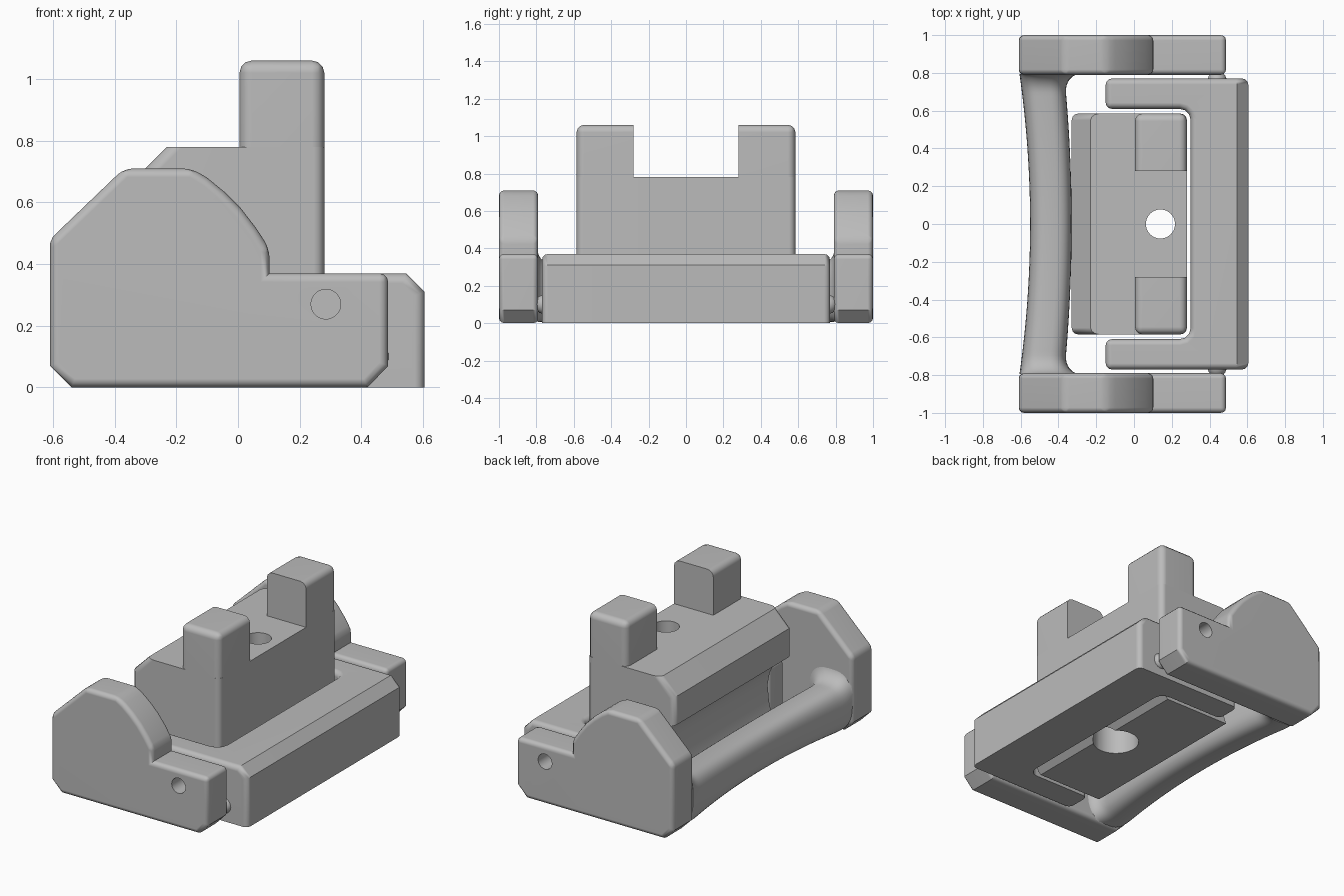
import bpy, bmesh, math
from mathutils import Vector, Matrix

default = bpy.data.objects.get("Cube")
if default:
    bpy.data.objects.remove(default, do_unlink=True)

grey = bpy.data.materials.new("plain_grey")
grey.use_nodes = True
grey.diffuse_color = (0.5, 0.5, 0.5, 1)
grey.node_tree.nodes["Principled BSDF"].inputs["Base Color"].default_value = (0.5, 0.5, 0.5, 1)


def prism(points, axis, lo, hi):
    """Closed profile extruded along y (points are x,z) or z (points are x,y)."""
    bm = bmesh.new()
    place = (lambda a, b: (a, lo, b)) if axis == "y" else (lambda a, b: (a, b, lo))
    face = bm.faces.new([bm.verts.new(place(a, b)) for a, b in points])
    out = bmesh.ops.extrude_face_region(bm, geom=[face])
    shift = Vector((0, hi - lo, 0)) if axis == "y" else Vector((0, 0, hi - lo))
    bmesh.ops.translate(bm, vec=shift, verts=[v for v in out["geom"] if isinstance(v, bmesh.types.BMVert)])
    bmesh.ops.recalc_face_normals(bm, faces=bm.faces)
    return bm


def round_edges(bm, width, rule, segments=3):
    """Bevel the sharp convex edges whose midpoint and direction pass the rule."""
    bm.normal_update()
    edges = []
    for e in bm.edges:
        a, b = e.verts[0].co, e.verts[1].co
        if e.is_convex and e.calc_face_angle(0) > math.radians(25) and rule((a + b) / 2, b - a):
            edges.append(e)
    bmesh.ops.bevel(bm, geom=edges, offset=width, segments=segments, profile=0.5,
                    affect="EDGES", clamp_overlap=True)


def finish(name, bm):
    mesh = bpy.data.meshes.new(name)
    bmesh.ops.recalc_face_normals(bm, faces=bm.faces)
    bm.to_mesh(mesh)
    bm.free()
    mesh.materials.append(grey)
    ob = bpy.data.objects.new(name, mesh)
    bpy.context.collection.objects.link(ob)
    return ob


def activate(ob):
    bpy.ops.object.select_all(action="DESELECT")
    ob.select_set(True)
    bpy.context.view_layer.objects.active = ob


def smooth(ob):
    activate(ob)
    bpy.ops.object.shade_smooth_by_angle(angle=math.radians(32))
    weighted = ob.modifiers.new("flat_faces", "WEIGHTED_NORMAL")
    weighted.keep_sharp = True


def cut(ob, cutter_bm):
    cutter = finish("cutter", cutter_bm)
    cutter.hide_render = True
    mod = ob.modifiers.new("cut", "BOOLEAN")
    mod.operation, mod.solver, mod.object = "DIFFERENCE", "EXACT", cutter
    activate(ob)
    bpy.ops.object.modifier_apply(modifier=mod.name)
    bpy.data.objects.remove(cutter, do_unlink=True)


def cylinder(center, radius, depth, axis="z"):
    bm = bmesh.new()
    turn = Matrix.Rotation(math.radians(90), 4, "X") if axis == "y" else Matrix()
    bmesh.ops.create_cone(bm, cap_ends=True, segments=40, radius1=radius, radius2=radius, depth=depth,
                          matrix=Matrix.Translation(center) @ turn)
    return bm


shoulder = [(0.102, 0.45), (0.06, 0.515), (0.01, 0.58), (-0.045, 0.635), (-0.1, 0.68), (-0.15, 0.71)]
plate = [(-0.61, 0.07), (-0.54, 0), (0.42, 0), (0.487, 0.07), (0.487, 0.37), (0.102, 0.37)] \
    + shoulder + [(-0.37, 0.71), (-0.61, 0.48)]
post = [(0.005, 0.78), (0.28, 0.78), (0.28, 1.06), (0.005, 1.06)]
for side, label in ((-1, "right"), (1, "left")):
    # Side plate with a curved shoulder and pivot hole; the low corners stay crisp
    bm = prism(plate, "y", *sorted((side * 0.79, side)))
    round_edges(bm, 0.028, lambda m, d: m.z > 0.1 or abs(d.y) < 0.01)
    ob = finish(label + "_side_plate", bm)
    cut(ob, cylinder((0.285, side * 0.9, 0.27), 0.048, 0.4, "y"))
    smooth(ob)

    # Small round detent between plate and bracket
    bm = bmesh.new()
    bmesh.ops.create_uvsphere(bm, u_segments=24, v_segments=12, radius=0.05,
                              matrix=Matrix.Translation((0.44, side * 0.76, 0.1)))
    smooth(finish(label + "_detent", bm))

    # Post, rounded except along its inner face and its foot
    bm = prism(post, "y", *sorted((side * 0.28, side * 0.585)))
    round_edges(bm, 0.04, lambda m, d: abs(m.y) > 0.3 and m.z > 0.79)
    smooth(finish(label + "_post", bm))

# U-shaped bracket with a chamfered outer top edge
half = [(0.605, 0.77), (-0.15, 0.77), (-0.15, 0.61), (0.24, 0.61), (0.27, 0.602), (0.292, 0.58), (0.3, 0.55)]
bm = prism(half + [(x, -y) for x, y in reversed(half)], "z", 0, 0.37)
round_edges(bm, 0.06, lambda m, d: m.x > 0.59 and m.z > 0.36, 1)
round_edges(bm, 0.032, lambda m, d: m.z > 0.01 and not (m.x > 0.5 and abs(d.y) > 1))
smooth(finish("pivot_bracket", bm))

# Centre block with a concave groove behind, bored through
groove = [(-0.22, 0), (-0.19, 0.08), (-0.17, 0.17), (-0.16, 0.27), (-0.175, 0.35),
          (-0.21, 0.42), (-0.265, 0.475), (-0.33, 0.5)]
block = groove + [(-0.33, 0.68), (-0.23, 0.78), (0.28, 0.78), (0.28, 0.05), (0.23, 0)]
bm = prism(block, "y", -0.585, 0.585)
round_edges(bm, 0.035, lambda m, d: abs(d.y) < 0.01 and
            ((m.x > 0.27 and m.z > 0.1) or (m.x < -0.26 and m.z > 0.5)))
ob = finish("centre_block", bm)
cut(ob, cylinder((0.14, 0, 0.5), 0.077, 1.4))
cut(ob, cylinder((0.14, 0, 0.2), 0.135, 0.5))
smooth(ob)

# Bowed handle, flaring where it meets the plates
bm = bmesh.new()
rings, steps, sides = [], 56, 36
for i in range(steps + 1):
    y = -0.795 * math.cos(math.pi * i / steps)
    bow = 1 - (y / 0.8) ** 2
    near = min(1, max(0, (abs(y) - 0.695) / 0.1))
    flare = 0.09 * (1 - math.sqrt(1 - near * near))
    x0, x1 = -0.607 + 0.057 * bow, -0.37 + 0.04 * bow + flare
    z0, z1 = 0.005 + 0.02 * bow, 0.31 - 0.025 * bow + flare
    ring = []
    for k in range(sides):
        a = 2 * math.pi * k / sides
        c, s = math.cos(a), math.sin(a)
        u, v = math.copysign(abs(c) ** 0.7, c), math.copysign(abs(s) ** 0.7, s)
        ring.append(bm.verts.new(((x0 + x1) / 2 + (x1 - x0) / 2 * u, y, (z0 + z1) / 2 + (z1 - z0) / 2 * v)))
    rings.append(ring)
for a, b in zip(rings, rings[1:]):
    for k in range(sides):
        n = (k + 1) % sides
        bm.faces.new((a[k], a[n], b[n], b[k]))
bm.faces.new(rings[0])
bm.faces.new(rings[-1])
smooth(finish("handle", bm))
